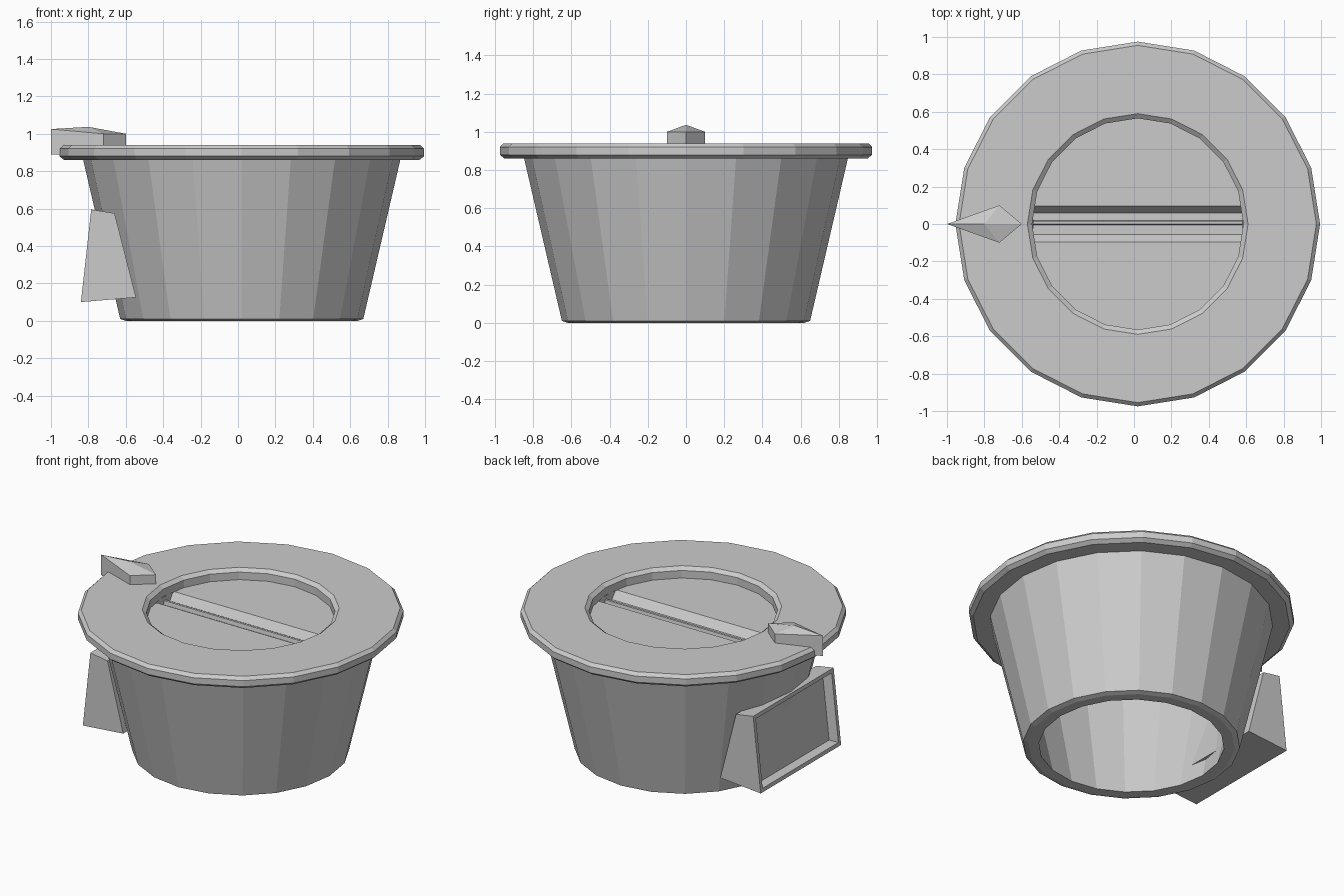
import bpy, bmesh, math
from mathutils import Vector

if "Cube" in bpy.data.objects:
    bpy.data.objects.remove(bpy.data.objects["Cube"])

CX = 0.02      # axis of the round parts
SIDES = 20


def finish(name, bm, recalc=True):
    bmesh.ops.remove_doubles(bm, verts=bm.verts, dist=1e-5)
    if recalc:
        bmesh.ops.recalc_face_normals(bm, faces=bm.faces)
    me = bpy.data.meshes.new(name)
    bm.to_mesh(me)
    bm.free()
    ob = bpy.data.objects.new(name, me)
    bpy.context.collection.objects.link(ob)
    return ob


def ring(r, z):
    return [(CX + r * math.cos(2 * math.pi * i / SIDES),
             r * math.sin(2 * math.pi * i / SIDES), z) for i in range(SIDES)]


def lathe(name, profile):
    bm = bmesh.new()
    rings = [[bm.verts.new(p) for p in ring(r, z)] for r, z in profile]
    for a, b in zip(rings, rings[1:]):
        for i in range(SIDES):
            j = (i + 1) % SIDES
            bm.faces.new((a[i], a[j], b[j], b[i]))
    return finish(name, bm)


# Tapered hollow body, open underneath
lathe("body", [(0.75, 0.87), (0.555, 0.0), (0.62, 0.0), (0.65, 0.01), (0.85, 0.87)])

# Bevelled lid with a round recess
lathe("lid", [(0.74, 0.86), (0.95, 0.86), (0.975, 0.88), (0.975, 0.92),
              (0.955, 0.94), (0.59, 0.94), (0.565, 0.92), (0.565, 0.87)])

# Recess floor: two halves either side of a groove
for name, s in (("recess_floor_back", 1), ("recess_floor_front", -1)):
    bm = bmesh.new()
    bm.faces.new([bm.verts.new(p) for p in ring(0.565, 0.87)])
    bmesh.ops.bisect_plane(bm, geom=bm.verts[:] + bm.edges[:] + bm.faces[:],
                           plane_co=(0, 0.095 * s, 0), plane_no=(0, s, 0), clear_inner=True)
    finish(name, bm, False)

# Groove with a thin ridge along its middle
section = [(-0.095, 0.87), (-0.055, 0.82), (-0.005, 0.82), (0.0, 0.845),
           (0.015, 0.845), (0.02, 0.82), (0.06, 0.82), (0.095, 0.87)]
bm = bmesh.new()
ends = [[bm.verts.new((CX + x, y, z)) for y, z in section] for x in (-0.56, 0.56)]
for i in range(len(section) - 1):
    bm.faces.new((ends[0][i], ends[1][i], ends[1][i + 1], ends[0][i + 1]))
for e in ends:
    bm.faces.new(e)
finish("lid_groove", bm)

# Kite-shaped pointer with a faceted top
bm = bmesh.new()
outline = [(-1.0, 0, 1.025), (-0.72, -0.1, 1.0), (-0.6, 0, 1.0), (-0.72, 0.1, 1.0)]
top = [bm.verts.new(p) for p in outline]
base = [bm.verts.new((x, y, 0.89)) for x, y, z in outline]
apex = bm.verts.new((-0.8, 0, 1.037))
for i in range(4):
    j = (i + 1) % 4
    bm.faces.new((base[i], base[j], top[j], top[i]))
    bm.faces.new((top[i], top[j], apex))
bm.faces.new(base[::-1])
finish("pointer", bm)

# Slanted display box on the left with a recessed panel
quad = [(-0.785, 0.595), (-0.66, 0.575), (-0.545, 0.125), (-0.84, 0.10)]
bm = bmesh.new()
near = [bm.verts.new((x, -0.42, z)) for x, z in quad]
far = [bm.verts.new((x, 0.42, z)) for x, z in quad]
bm.faces.new(near)
bm.faces.new(far)
for i in range(4):
    j = (i + 1) % 4
    bm.faces.new((near[i], near[j], far[j], far[i]))
bmesh.ops.recalc_face_normals(bm, faces=bm.faces)
face = min(bm.faces, key=lambda f: f.normal.x)
bmesh.ops.inset_region(bm, faces=[face], thickness=0.035)
bmesh.ops.inset_region(bm, faces=[face], thickness=0.015, depth=-0.06)
finish("display_box", bm)
